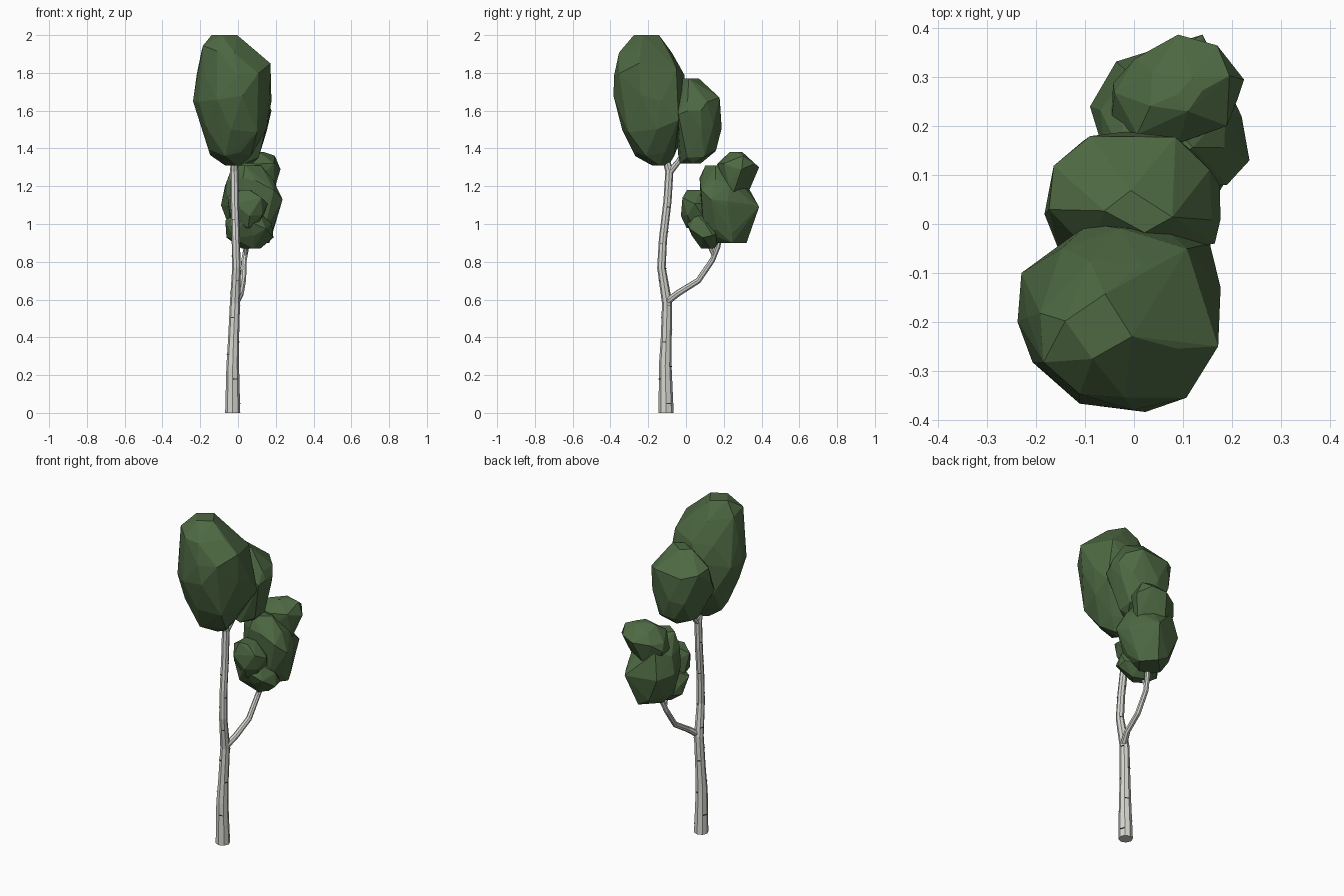
import bpy, bmesh, math, random
from mathutils import Matrix, Vector

if "Cube" in bpy.data.objects:
    bpy.data.objects.remove(bpy.data.objects["Cube"])

random.seed(4)


def material(name, rgb):
    m = bpy.data.materials.new(name)
    m.diffuse_color = (*rgb, 1)
    m.use_nodes = True
    m.node_tree.nodes["Principled BSDF"].inputs["Base Color"].default_value = m.diffuse_color
    return m


BARK = material("bark", (0.68, 0.68, 0.64))
MARK = material("bark_mark", (0.05, 0.05, 0.045))
LEAF = material("leaf", (0.075, 0.14, 0.055))
GIRTH = 1.08


def add_mesh(name, bm, mat):
    me = bpy.data.meshes.new(name)
    bm.to_mesh(me)
    bm.free()
    me.materials.append(mat)
    bpy.context.collection.objects.link(bpy.data.objects.new(name, me))


def limb(name, points):
    """Eight-sided tapered tube through (x, y, z, radius) points."""
    cu = bpy.data.curves.new(name, 'CURVE')
    cu.dimensions = '3D'
    cu.bevel_depth = GIRTH
    cu.bevel_resolution = 2
    cu.use_fill_caps = True
    sp = cu.splines.new('POLY')
    sp.points.add(len(points) - 1)
    for p, (x, y, z, r) in zip(sp.points, points):
        p.co = (x, y, z, 1)
        p.radius = r
    sp.use_smooth = False
    ob = bpy.data.objects.new(name, cu)
    bpy.context.collection.objects.link(ob)
    bpy.ops.object.select_all(action='DESELECT')
    ob.select_set(True)
    bpy.context.view_layer.objects.active = ob
    bpy.ops.object.convert(target='MESH')
    ob = bpy.context.object
    for v in ob.data.vertices:
        v.co.z = 0.0 if v.co.z < 0.01 else v.co.z
    for f in ob.data.polygons:
        f.use_smooth = False
    ob.data.materials.clear()
    ob.data.materials.append(BARK)


def clump(name, rows, sides=8, corners=()):
    """Faceted leaf mass: hull of staggered rings (z, xmin, xmax, ymin, ymax) and extra corners."""
    bm = bmesh.new()
    z0, z1 = rows[0][0], rows[-1][0]
    for i, (z, xa, xb, ya, yb) in enumerate(rows):
        end = i in (0, len(rows) - 1)
        n = 4 if end else sides
        for k in range(n):
            a = 2 * math.pi * (k + 0.5 * (i % 2) + random.uniform(-0.2, 0.2)) / n
            c, s = math.cos(a), math.sin(a)
            f = (abs(c) ** 2.3 + abs(s) ** 2.3) ** (-1 / 2.3) * random.uniform(0.95, 1.02)
            dz = 0 if end else random.uniform(-0.025, 0.025)
            bm.verts.new(((xa + xb) / 2 + (xb - xa) / 2 * c * f,
                          (ya + yb) / 2 + (yb - ya) / 2 * s * f,
                          min(max(z + dz, z0), z1)))
    for co in corners:
        bm.verts.new(co)
    bmesh.ops.convex_hull(bm, input=bm.verts[:])
    loose = [v for v in bm.verts if not v.link_faces]
    bmesh.ops.delete(bm, geom=loose, context='VERTS')
    bmesh.ops.recalc_face_normals(bm, faces=bm.faces[:])
    add_mesh(name, bm, LEAF)


# Trunk and its upper fork
TRUNK = [(-0.028, -0.105, 0, 0.037), (-0.028, -0.11, 0.25, 0.031),
         (-0.024, -0.105, 0.38, 0.027), (-0.016, -0.10, 0.58, 0.025),
         (-0.008, -0.13, 0.77, 0.021), (-0.012, -0.122, 0.92, 0.020),
         (-0.018, -0.098, 1.12, 0.020), (-0.02, -0.088, 1.28, 0.020),
         (-0.02, -0.13, 1.42, 0.016)]
limb("trunk", TRUNK)
limb("upper_fork", [(-0.02, -0.09, 1.27, 0.017), (-0.01, -0.04, 1.33, 0.014),
                    (0.0, 0.01, 1.42, 0.012)])

# Side branch with a small fork under the leaves
limb("side_branch", [(-0.012, -0.105, 0.585, 0.018), (0.015, -0.04, 0.635, 0.016),
                     (0.027, 0.065, 0.70, 0.015), (0.032, 0.14, 0.81, 0.014),
                     (0.045, 0.168, 0.88, 0.014), (0.06, 0.19, 0.98, 0.011)])
limb("side_twig", [(0.037, 0.15, 0.83, 0.011), (0.045, 0.12, 0.89, 0.009),
                   (0.045, 0.10, 0.95, 0.008)])

# Thin dark bark marks scattered around the trunk
bm = bmesh.new()
for i in range(18):
    z = 0.05 + 0.065 * i
    lo, hi = next((a, b) for a, b in zip(TRUNK, TRUNK[1:]) if a[2] <= z < b[2])
    x, y, _, r = Vector(lo).lerp(Vector(hi), (z - lo[2]) / (hi[2] - lo[2]))
    a = math.radians(45 * (i * 3 % 8) + 22.5)
    m = Matrix.Translation((x, y, z)) @ Matrix.Rotation(a, 4, 'Z')
    m = m @ Matrix.Translation((r * GIRTH * 0.93, 0, 0)) @ Matrix.Diagonal((0.006, 0.7 * r, 0.004, 1))
    bmesh.ops.create_cube(bm, size=1, matrix=m)
add_mesh("bark_marks", bm, MARK)

# Upper leaf masses
clump("crown_main", [(1.31, -.07, .02, -.18, -.09), (1.38, -.15, .08, -.27, -.05),
                     (1.50, -.20, .15, -.34, -.01), (1.66, -.225, .172, -.388, .01),
                     (1.80, -.215, .175, -.385, -.01), (1.92, -.20, .09, -.36, -.07),
                     (2.0, -.14, .0, -.28, -.14)],
      corners=[(-.238, -.2, 1.65), (-.23, -.10, 1.65), (.172, -.25, 1.85),
               (.177, -.13, 1.65), (.155, -.04, 1.55)])
clump("crown_rear", [(1.32, -.03, .08, -.03, .08), (1.37, -.10, .12, -.04, .16),
                     (1.52, -.165, .155, -.06, .187), (1.67, -.175, .165, -.07, .193),
                     (1.77, -.06, .08, -.02, .07)],
      corners=[(-.183, .02, 1.6), (.177, .01, 1.6), (.175, .08, 1.6),
               (-.155, -.05, 1.52), (.165, -.04, 1.58)])

# Lower leaf masses
clump("side_crown", [(.90, .0, .17, .12, .32), (.95, -.04, .19, .08, .335),
                     (1.10, -.08, .215, .08, .365), (1.22, -.07, .19, .07, .32),
                     (1.31, -.03, .12, .10, .23)],
      corners=[(.236, .13, 1.13), (.19, .08, 1.18), (.22, .22, 1.12),
               (-.09, .24, 1.1), (.14, .387, 1.09)])
clump("side_crown_top", [(1.14, -.02, .18, .18, .32), (1.22, -.06, .20, .17, .33),
                         (1.31, -.045, .21, .165, .36), (1.35, .03, .20, .19, .35),
                         (1.38, .09, .14, .23, .30)], 8,
      [(.225, .295, 1.29), (.09, .387, 1.30), (.17, .365, 1.32)])
clump("side_crown_front", [(.87, .02, .12, .08, .15), (.92, -.06, .19, .03, .20),
                           (1.0, -.07, .18, -.01, .20), (1.06, -.04, .14, .03, .16)], 7)
clump("side_crown_knob", [(.98, .0, .10, .0, .10), (1.03, -.05, .14, -.03, .13),
                          (1.12, -.06, .16, -.037, .14), (1.18, -.02, .08, .0, .09)], 6)
